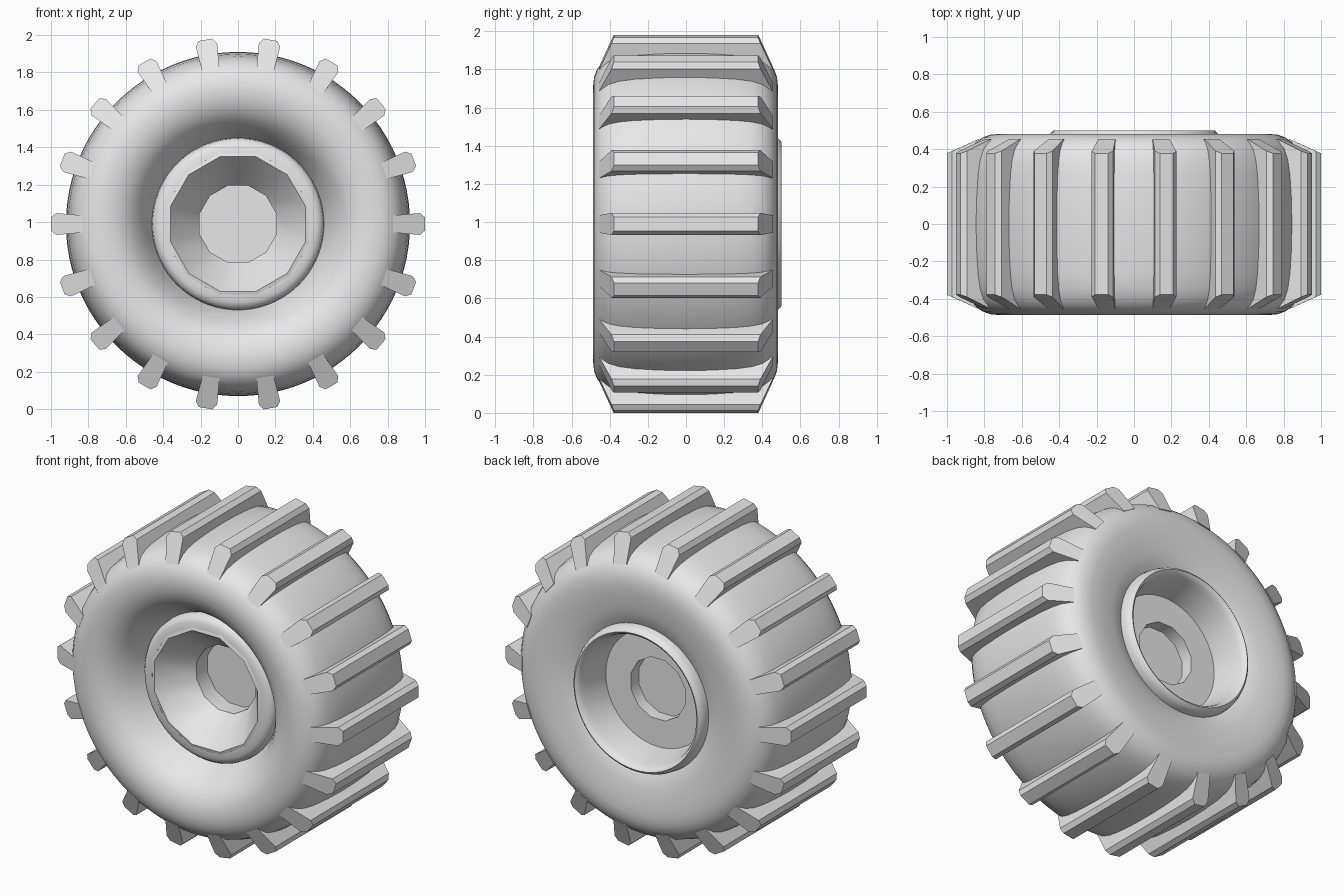
import bpy, bmesh
from math import pi, cos, tau
from mathutils import Matrix, Vector

AXLE = 0.99     # height of the wheel centre
TREADS = 18

if "Cube" in bpy.data.objects:
    bpy.data.objects.remove(bpy.data.objects["Cube"])

grey = bpy.data.materials.new("light_grey")
grey.use_nodes = True
grey.diffuse_color = (0.8, 0.8, 0.8, 1)
grey.node_tree.nodes["Principled BSDF"].inputs["Base Color"].default_value = (0.8, 0.8, 0.8, 1)


def finish(name, bm, angle):
    """Turn a bmesh into a shaded object centred on the axle."""
    bmesh.ops.remove_doubles(bm, verts=bm.verts, dist=1e-5)
    bmesh.ops.recalc_face_normals(bm, faces=bm.faces)
    mesh = bpy.data.meshes.new(name)
    bm.to_mesh(mesh)
    bm.free()
    mesh.materials.append(grey)
    obj = bpy.data.objects.new(name, mesh)
    obj.location.z = AXLE
    bpy.context.collection.objects.link(obj)
    bpy.ops.object.select_all(action='DESELECT')
    obj.select_set(True)
    bpy.context.view_layer.objects.active = obj
    bpy.ops.object.shade_smooth_by_angle(angle=angle)
    return obj


def revolve(name, profile, sides, closed=True, flats=False):
    """Spin (radius, y) points about the axle; flats puts radii on the side midpoints."""
    bm = bmesh.new()
    turn = Matrix.Rotation(pi / sides, 3, 'Y') if flats else Matrix.Identity(3)
    grow = 1 / cos(pi / sides) if flats else 1
    verts = [bm.verts.new(turn @ Vector((r * grow, y, 0))) for r, y in profile]
    pairs = list(zip(verts, verts[1:]))
    if closed:
        pairs.append((verts[-1], verts[0]))
    edges = [bm.edges.new(p) for p in pairs]
    bmesh.ops.spin(bm, geom=verts + edges, cent=(0, 0, 0), axis=(0, 1, 0),
                   angle=tau, steps=sides, use_merge=False)
    bmesh.ops.dissolve_degenerate(bm, dist=1e-5, edges=bm.edges)
    return finish(name, bm, 0.61)


# Tyre: deep dished front, nearly flat back
shoulder = [(.72, .487), (.77, .482), (.81, .467), (.845, .443), (.875, .405),
            (.895, .35), (.908, .27), (.917, .14)]
front_wall = [(.44, -.2), (.46, -.25), (.485, -.305), (.515, -.36), (.555, -.415),
              (.6, -.453), (.66, -.48)]
back_wall = [(.65, .478), (.55, .463), (.49, .446), (.44, .42)]
tyre = (front_wall + [(r, -y) for r, y in shoulder] + [(.92, 0)]
        + [(r, y - .005) for r, y in reversed(shoulder)] + back_wall)
revolve("tyre", tyre, 96)

# Rim: recessed front ring and raised back lip
revolve("rim", [(.38, -.315), (.42, -.313), (.443, -.3), (.456, -.282), (.46, -.255),
                (.46, .43), (.455, .465), (.445, .488), (.43, .5), (.417, .492),
                (.407, .47), (.4, .44), (.365, .28), (.365, -.2)], 72)

# Hub: front funnel and back dish, each with a round recess
revolve("hub", [(0, -.01), (.205, -.01), (.205, -.12), (.36, -.32), (.41, -.305),
                (.41, .28), (.19, .28), (.19, .2), (0, .2)], 12, closed=False, flats=True)

# Tread bars: chamfered blocks with sloping ends, repeated round the tyre
section = [(.046, .83, .455), (.058, .972, .39), (.036, 1.0, .378)]
section += [(-w, r, y) for w, r, y in reversed(section)]
bm = bmesh.new()
for i in range(TREADS):
    spin = Matrix.Rotation(tau * i / TREADS, 3, 'Y')
    ends = [[bm.verts.new(spin @ Vector((r, side * y, w))) for w, r, y in section]
            for side in (-1, 1)]
    for end in ends:
        bm.faces.new(end)
    n = len(section)
    for k in range(n):
        j = (k + 1) % n
        bm.faces.new((ends[0][k], ends[0][j], ends[1][j], ends[1][k]))
finish("tread_bars", bm, 0.3)
